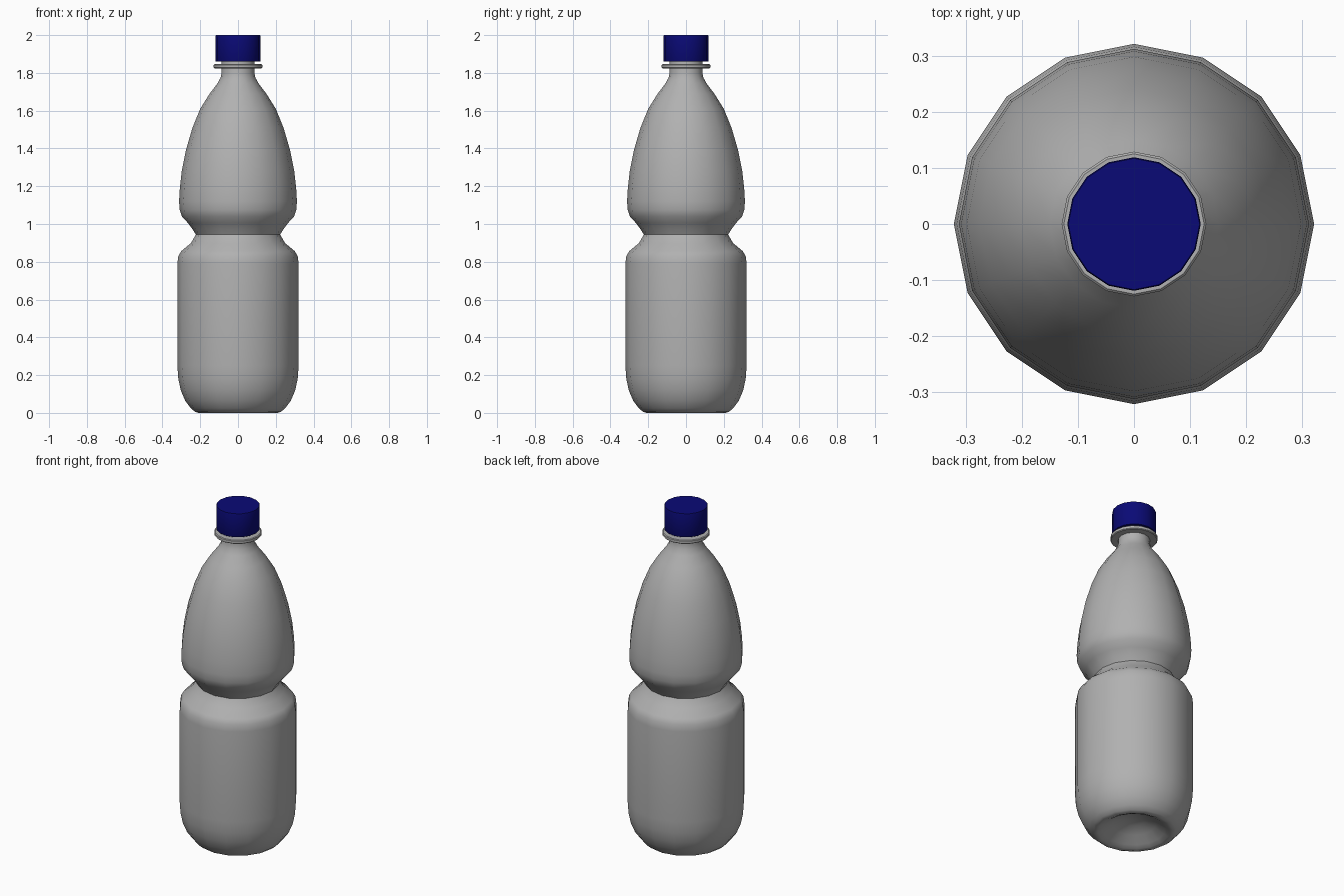
import bpy, bmesh, math

if "Cube" in bpy.data.objects:
    bpy.data.objects.remove(bpy.data.objects["Cube"])

SIDES = 16


def material(name, color):
    mat = bpy.data.materials.new(name)
    mat.diffuse_color = (*color, 1)
    mat.use_nodes = True
    mat.node_tree.nodes["Principled BSDF"].inputs["Base Color"].default_value = mat.diffuse_color
    return mat


def lathe(name, profile, mat, angle=40):
    """Revolve (radius, height) points around z; radius 0 closes to a pole."""
    bm = bmesh.new()
    rings = []
    for r, z in profile:
        if r == 0:
            rings.append([bm.verts.new((0, 0, z))] * SIDES)
        else:
            rings.append([bm.verts.new((r * math.cos(2 * math.pi * i / SIDES),
                                        r * math.sin(2 * math.pi * i / SIDES), z))
                          for i in range(SIDES)])
    for a, b in zip(rings, rings[1:]):
        for i in range(SIDES):
            j = (i + 1) % SIDES
            bm.faces.new(dict.fromkeys((a[i], a[j], b[j], b[i])))
    bmesh.ops.recalc_face_normals(bm, faces=bm.faces)
    mesh = bpy.data.meshes.new(name)
    bm.to_mesh(mesh)
    bm.free()
    mesh.materials.append(mat)
    obj = bpy.data.objects.new(name, mesh)
    bpy.context.collection.objects.link(obj)
    bpy.ops.object.select_all(action='DESELECT')
    obj.select_set(True)
    bpy.context.view_layer.objects.active = obj
    bpy.ops.object.shade_smooth_by_angle(angle=math.radians(angle))
    return obj


grey = material("bottle_grey", (0.44, 0.44, 0.44))
blue = material("cap_blue", (0.003, 0.003, 0.18))

# Bottle: dimpled base, lower body, creased waist, tapering upper body and neck
lathe("bottle_body", [
    (0, 0.08), (0.06, 0.073), (0.12, 0.048), (0.17, 0.015), (0.195, 0.003),
    (0.21, 0.0), (0.228, 0.006), (0.25, 0.025), (0.28, 0.065), (0.303, 0.12),
    (0.316, 0.18), (0.321, 0.25), (0.321, 0.79), (0.316, 0.83), (0.30, 0.857),
    (0.25, 0.898), (0.223, 0.944),
    (0.241, 0.973), (0.265, 1.005), (0.297, 1.04), (0.309, 1.075), (0.312, 1.12),
    (0.308, 1.19), (0.298, 1.28), (0.276, 1.39), (0.241, 1.51), (0.20, 1.61),
    (0.15, 1.69), (0.108, 1.745), (0.092, 1.775), (0.087, 1.80), (0.087, 1.90)],
    grey, angle=48)

# Collar ring below the cap
lathe("neck_ring", [
    (0.08, 1.824), (0.125, 1.824), (0.129, 1.828), (0.129, 1.842),
    (0.125, 1.846), (0.08, 1.846)], grey)

# Screw cap
lathe("cap", [
    (0, 1.86), (0.117, 1.86), (0.119, 1.864), (0.119, 1.992),
    (0.117, 2.0), (0, 2.0)], blue)
